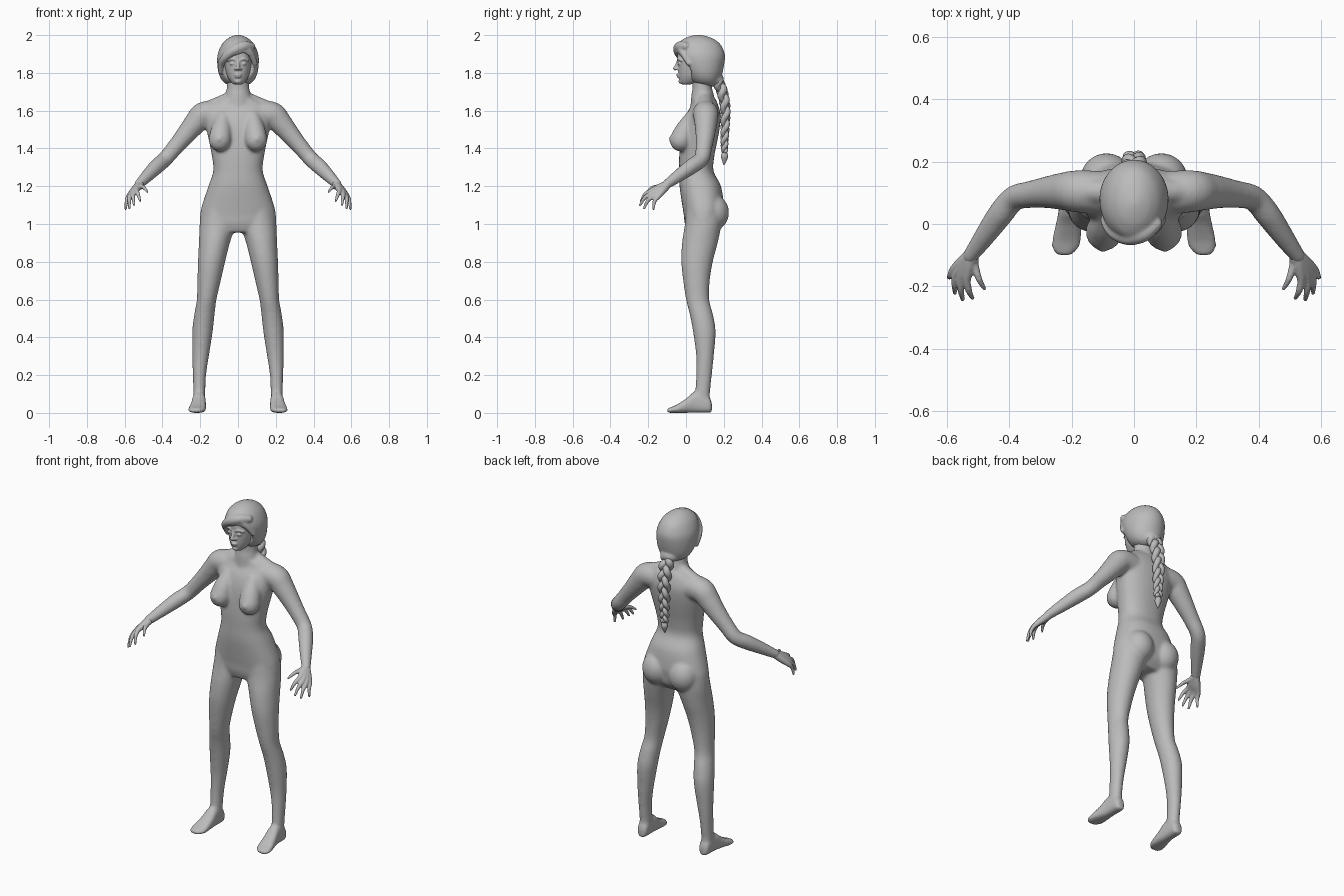
import bpy, bmesh, math
from mathutils import Vector as V, Matrix

grey = bpy.data.materials.new("plain grey")
grey.diffuse_color = (0.5, 0.5, 0.5, 1)


def spline(rows, n):
    """Catmull-Rom interpolation of rows of numbers."""
    out = []
    for i in range(len(rows) - 1):
        p = [rows[max(0, min(len(rows) - 1, i + k))] for k in (-1, 0, 1, 2)]
        for j in range(n):
            t = j / n
            out.append([0.5 * (2 * b + (c - a) * t + (2 * a - 5 * b + 4 * c - d) * t * t
                               + (3 * b - a - 3 * c + d) * t ** 3) for a, b, c, d in zip(*p)])
    out.append(list(rows[-1]))
    return out


def loft(bm, rings, s=1, sides=32, power=1.0):
    """Skin rings given as (centre, half axis u, half axis v)."""
    def pw(x):
        return math.copysign(abs(x) ** power, x)
    loops = []
    for c, u, v in rings:
        loop = []
        for k in range(sides):
            a = 2 * math.pi * k / sides
            p = c + u * pw(math.cos(a)) + v * pw(math.sin(a))
            loop.append(bm.verts.new((p.x * s, p.y, p.z)))
        loops.append(loop)
    for a, b in zip(loops, loops[1:]):
        for k in range(sides):
            m = (k + 1) % sides
            bm.faces.new((a[k], a[m], b[m], b[k]))
    bm.faces.new(loops[0])
    bm.faces.new(loops[-1])


def stack(bm, rows, s=1, sides=32, n=5, power=1.0):
    """Horizontal sections: z, centre x, half width, front y, back y."""
    loft(bm, [(V((cx, (f + b) / 2, z)), V((max(w, .002), 0, 0)), V((0, (b - f) / 2, 0)))
              for z, cx, w, f, b in spline(rows, n)], s, sides, power)


def tube(bm, pts, s=1, sides=16, n=5):
    """Round tube through x, y, z, radius, with rounded ends."""
    q = spline(pts, n)
    rings = []
    for i, (x, y, z, r) in enumerate(q):
        d = (V(q[min(i + 1, len(q) - 1)][:3]) - V(q[max(i - 1, 0)][:3])).normalized()
        u = d.cross(V((0, 1, 0))).normalized()
        rings.append((V((x, y, z)), u * r, d.cross(u) * r))
        if i in (0, len(q) - 1):
            sg = -1 if i == 0 else 1
            caps = [(V((x, y, z)) + d * sg * r * h, u * r * w, d.cross(u) * r * w)
                    for h, w in ((.5, .87), (.85, .53), (.98, .2))]
            rings = caps[::-1] + rings if i == 0 else rings + caps
    loft(bm, rings, s, sides)


def ball(bm, c, r):
    m = Matrix.Translation(c) @ Matrix.Diagonal((*r, 1))
    bmesh.ops.create_uvsphere(bm, u_segments=24, v_segments=16, radius=1, matrix=m)


def finish(bm, name, voxel=0, smooth=0):
    bmesh.ops.recalc_face_normals(bm, faces=bm.faces)
    for f in bm.faces:
        f.smooth = True
    me = bpy.data.meshes.new(name)
    bm.to_mesh(me)
    bm.free()
    me.materials.append(grey)
    ob = bpy.data.objects.new(name, me)
    bpy.context.collection.objects.link(ob)
    if voxel:
        m = ob.modifiers.new("blend", 'REMESH')
        m.mode, m.voxel_size, m.use_smooth_shade = 'VOXEL', voxel, True
        m = ob.modifiers.new("soften", 'SMOOTH')
        m.factor, m.iterations = 0.5, smooth
    return ob


# Body: torso, neck, legs, feet and arms blended into one skin
bm = bmesh.new()
stack(bm, [(.955, 0, .15, .01, .15), (1.0, 0, .198, -.006, .185), (1.05, 0, .2, -.012, .195),
           (1.1, 0, .19, -.02, .2), (1.2, 0, .157, -.034, .185), (1.28, 0, .131, -.036, .146),
           (1.36, 0, .138, -.036, .15), (1.45, 0, .156, -.03, .168), (1.52, 0, .17, -.02, .18),
           (1.58, 0, .175, .0, .183), (1.63, 0, .15, .03, .17), (1.665, 0, .09, .035, .155)],
      sides=48, power=.88)
stack(bm, [(1.58, 0, .085, .02, .16), (1.68, 0, .068, .028, .148),
           (1.72, 0, .06, .034, .138), (1.8, 0, .058, .03, .135)])
leg = [(1.08, .105, .085, .0, .19), (1.0, .108, .095, -.006, .188), (.9, .125, .082, -.021, .168),
       (.8, .14, .072, -.025, .142), (.7, .153, .062, -.015, .126), (.6, .166, .052, .0, .123),
       (.52, .178, .054, .02, .143), (.43, .188, .054, .037, .157), (.3, .198, .044, .054, .147),
       (.2, .204, .035, .054, .137), (.1, .205, .032, .048, .127), (.04, .205, .033, .05, .13)]
# foot sections: y, centre x, half width, top z
foot = [(.137, .205, .018, .05), (.12, .205, .031, .085), (.05, .206, .035, .112), (0, .21, .041, .075),
        (-.05, .216, .047, .043), (-.08, .221, .042, .03), (-.103, .224, .02, .022)]
for s in (1, -1):
    stack(bm, leg, s)
    loft(bm, [(V((cx, y, z / 2)), V((w, 0, 0)), V((0, 0, z / 2)))
              for y, cx, w, z in spline(foot, 5)], s, power=.75)
    # buttock and breast
    ball(bm, (s * .088, .143, 1.06), (.085, .085, .095))
    tube(bm, [(.08, .03, 1.56, .04), (.088, .0, 1.5, .055), (.096, -.027, 1.443, .06)], s, 24)
    ball(bm, (s * .1, -.076, 1.45), (.018, .016, .018))
    # shoulder slope and arm
    tube(bm, [(.01, .1, 1.675, .04), (.09, .103, 1.64, .04), (.17, .105, 1.607, .04)], s)
    tube(bm, [(.1, .1, 1.58, .07), (.18, .105, 1.58, .068), (.225, .105, 1.535, .061),
              (.275, .102, 1.475, .052), (.33, .095, 1.41, .044), (.385, .082, 1.345, .041),
              (.43, .03, 1.305, .041), (.48, -.04, 1.255, .034), (.527, -.105, 1.207, .025)], s, 24)
finish(bm, "body", .008, 10)

# Hands: palm and five fingers (knuckle, tip)
for s, side in ((1, "left"), (-1, "right")):
    bm = bmesh.new()
    wrist = V((.522, -.098, 1.21))
    fingers = [((.512, -.13, 1.2), (.48, -.208, 1.17)), ((.537, -.18, 1.178), (.518, -.238, 1.122)),
               ((.556, -.178, 1.164), (.55, -.243, 1.1)), ((.571, -.166, 1.152), (.575, -.222, 1.082)),
               ((.58, -.147, 1.145), (.595, -.172, 1.08))]
    for i, (k, t) in enumerate(fingers):
        k, t = V(k), V(t)
        mid = (k + t) / 2 + V((.002, -.007, .008))
        tube(bm, [(*wrist, .022), (*((wrist + k) / 2), .02), (*k, .0135),
                  (*mid, .0105), (*t, .0065)], s, 12, 4)
    finish(bm, side + "_hand", .0045, 3)

# Head with brow, eyes, nose, lips and ears hidden under the hair
bm = bmesh.new()
stack(bm, [(1.738, 0, .02, -.02, .02), (1.75, 0, .036, -.031, .06), (1.78, 0, .056, -.038, .1),
           (1.82, 0, .067, -.042, .12), (1.86, 0, .072, -.044, .13), (1.9, 0, .071, -.046, .13),
           (1.95, 0, .06, -.03, .12)], sides=40, power=.92)
tube(bm, [(0, -.038, 1.87, .008), (0, -.048, 1.845, .009), (0, -.058, 1.823, .0105)])
ball(bm, (0, -.042, 1.79), (.02, .01, .006))
ball(bm, (0, -.039, 1.779), (.017, .01, .006))
ball(bm, (0, -.028, 1.755), (.018, .012, .012))
for s in (1, -1):
    ball(bm, (s * .012, -.05, 1.82), (.008, .009, .007))
    ball(bm, (s * .03, -.034, 1.849), (.015, .011, .008))
    tube(bm, [(.012, -.043, 1.868, .006), (.032, -.04, 1.874, .007), (.055, -.025, 1.866, .006)], s, 12)
finish(bm, "head", .0045, 3)

# Hair cap, cut back around the face, with a swept fringe
bm = bmesh.new()
stack(bm, [(1.73, 0, .035, .08, .16), (1.75, 0, .075, .035, .175), (1.79, 0, .1, .0, .19),
           (1.85, 0, .11, -.037, .203), (1.9, 0, .107, -.056, .205), (1.95, 0, .086, -.046, .183),
           (1.98, 0, .058, -.012, .145), (1.995, 0, .03, .025, .105), (2.002, 0, .006, .06, .07)],
      sides=72, n=8)
for v in bm.verts:
    x, y, z = v.co
    line = 1.905 + (x - .03) * (.35 if x < .03 else -.6)
    if z < line and abs(x) < .078 and y < .03:
        v.co.y = .03
tube(bm, [(.07, .0, 1.94, .022), (.03, -.03, 1.94, .028), (-.02, -.042, 1.92, .026),
          (-.065, -.025, 1.885, .022), (-.09, .01, 1.845, .018), (-.092, .03, 1.8, .01)])
tube(bm, [(.03, -.03, 1.94, .024), (.065, -.015, 1.905, .018), (.09, .015, 1.85, .014)])
# gathered hair at the nape
ball(bm, (0, .155, 1.765), (.055, .045, .04))
finish(bm, "hair", .006, 4)

# Braid: three woven strands hanging down the back
bm = bmesh.new()
path = spline([(.155, 1.775), (.188, 1.71), (.207, 1.62), (.207, 1.52), (.204, 1.44), (.204, 1.385)], 16)
for k in range(3):
    pts = []
    for i, (y, z) in enumerate(path):
        t = i / (len(path) - 1)
        a = 2 * math.pi * (2.5 * t + k / 3)
        taper = 1 - .5 * t
        pts.append((.026 * taper * math.sin(a), y + .014 * taper * math.sin(2 * a), z, .022 * taper))
    tube(bm, pts, 1, 12, 1)
finish(bm, "braid")

# Tie and loose tail of the braid
bm = bmesh.new()
ball(bm, (0, .204, 1.385), (.017, .017, .009))
tube(bm, [(0, .204, 1.385, .01), (0, .204, 1.36, .019), (0, .203, 1.335, .012), (0, .2, 1.315, .003)])
finish(bm, "braid_tail")
